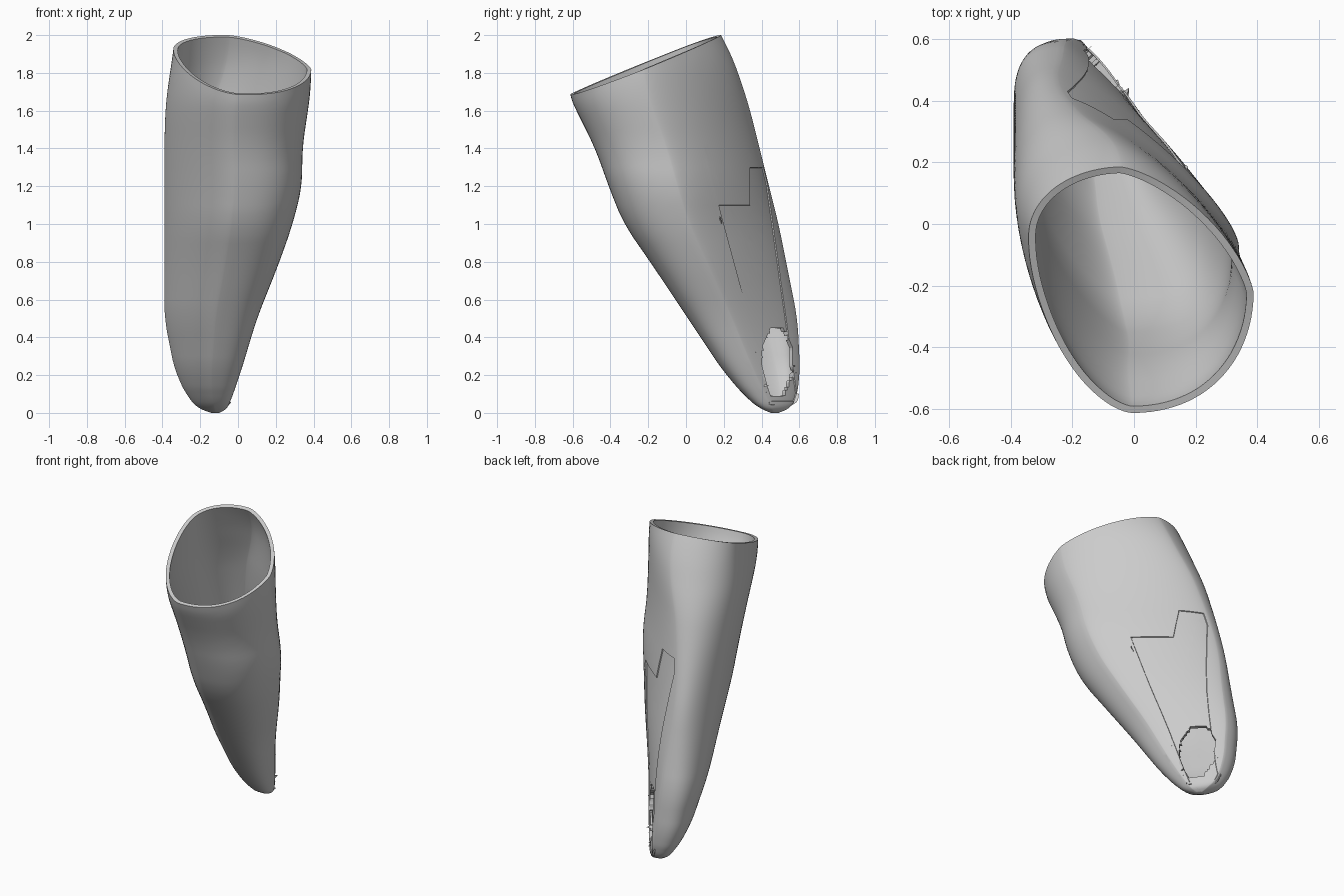
import bpy
import bmesh
import math

old_cube = bpy.data.objects.get("Cube")
if old_cube:
    bpy.data.objects.remove(old_cube, do_unlink=True)

SIDES = 96
RINGS = 80
WALL = 0.023

# Height, left x, right x, front y, back y, position of the back ridge across the width
STATIONS = [
    (0.00, -0.14, -0.10, 0.45, 0.49, 0.5),
    (0.02, -0.20, -0.06, 0.40, 0.54, 0.5),
    (0.06, -0.25, -0.04, 0.34, 0.58, 0.45),
    (0.20, -0.33, 0.01, 0.21, 0.605, 0.4),
    (0.50, -0.39, 0.10, 0.01, 0.59, 0.33),
    (0.80, -0.39, 0.22, -0.19, 0.53, 0.25),
    (1.00, -0.39, 0.29, -0.33, 0.49, 0.2),
    (1.20, -0.39, 0.34, -0.41, 0.44, 0.2),
    (1.40, -0.39, 0.34, -0.48, 0.39, 0.25),
    (1.60, -0.385, 0.37, -0.58, 0.34, 0.3),
    (1.70, -0.375, 0.385, -0.63, 0.31, 0.35),
    (1.90, -0.345, 0.39, -0.62, 0.24, 0.4),
    (2.10, -0.32, 0.38, -0.60, 0.13, 0.4),
]


def mix(a, b, t):
    return a + (b - a) * t


def station(z):
    """Linear blend of the two stations around a height."""
    z = min(max(z, STATIONS[0][0]), STATIONS[-1][0])
    for low, high in zip(STATIONS, STATIONS[1:]):
        if z <= high[0]:
            t = (z - low[0]) / (high[0] - low[0])
            return [mix(a, b, t) for a, b in zip(low[1:], high[1:])]


def smooth_station(z):
    """Average neighbouring heights so the profile has no kinks."""
    reach = min(0.08, z * 0.5)
    samples = [station(z + reach * k / 2) for k in range(-2, 3)]
    return [sum(column) / len(samples) for column in zip(*samples)]


def wall_point(angle, z):
    """Point on the section, built from four quarter arcs of varying fullness."""
    left, right, front, back, ridge = smooth_station(z)
    c, s = math.cos(angle), math.sin(angle)
    # The section flattens along one diagonal towards the tip
    skew = min(max((1.9 - z) / 1.5, 0), 1)
    pivot_x = mix(left, right, ridge if s >= 0 else mix(0.48, 0.56, skew))
    pivot_y = mix(front, back, mix(0.45, 0.4, skew) if c >= 0 else 0.7)
    if s >= 0:
        fullness = 1.4 - 0.25 * skew if c >= 0 else 2 + 0.7 * skew
    else:
        fullness = 2 + skew if c >= 0 else 1.74 - 0.32 * skew ** 0.5
    x = mix(pivot_x, right if c >= 0 else left, abs(c) ** (2 / fullness))
    y = mix(pivot_y, back if s >= 0 else front, abs(s) ** (2 / fullness))
    return x, y


def rim_height(angle):
    """Height where the wall meets the slanted rim plane."""
    z = 1.85
    for _ in range(12):
        x, y = wall_point(angle, z)
        z = 1.925 + 0.39 * y - 0.05 * x
    return z


# Tapered outer wall with a slanted open rim
bm = bmesh.new()
angles = [math.tau * j / SIDES for j in range(SIDES)]
tops = [rim_height(a) for a in angles]
rings = []
for i in range(RINGS + 1):
    u = (i / RINGS) ** 1.4
    ring = []
    for angle, top in zip(angles, tops):
        z = top * u
        x, y = wall_point(angle, z)
        ring.append(bm.verts.new((x, y, z)))
    rings.append(ring)
for low, high in zip(rings, rings[1:]):
    for j in range(SIDES):
        k = (j + 1) % SIDES
        bm.faces.new((low[j], low[k], high[k], high[j]))
bm.faces.new(list(reversed(rings[0])))
bm.normal_update()


def flat_side():
    """Faces of the flat diagonal side, below the rim."""
    return [f for f in bm.faces if f.normal.x > 0.3
            and f.calc_center_median().y > 0.1 and f.calc_center_median().z < 1.4]


def cut(point, normal):
    """Slice the flat side along a plane, so outlines stay straight."""
    faces = flat_side()
    edges = {e for f in faces for e in f.edges}
    verts = {v for f in faces for v in f.verts}
    bmesh.ops.bisect_plane(bm, geom=faces + list(edges) + list(verts), dist=0.001,
                           plane_co=point, plane_no=normal)
    bm.normal_update()


# Shallow recess on the flat side, with a taller tongue near the back
BOTTOM, SHOULDER, TONGUE, STEP = 0.06, 1.1, 1.3, 0.34
for height in (BOTTOM, SHOULDER, TONGUE):
    cut((0, 0, height), (0, 0, 1))
cut((0, STEP, 0), (0, 1, 0))
cut((0, 0.47, 0), (0, 1, 0.27))
cut((0, 0.6, 0), (0, 1, 0.14))


def in_recess(face):
    p = face.calc_center_median()
    top = TONGUE if p.y > STEP else SHOULDER
    return 0.47 - 0.27 * p.z < p.y < 0.6 - 0.14 * p.z and BOTTOM < p.z < top


# Eight-sided opening inside the recess near the tip
MID_Y, MID_Z, HALF_Y, HALF_Z = 0.485, 0.27, 0.08, 0.18
corners = [(math.cos(a), math.sin(a)) for a in (math.tau * k / 8 for k in range(8))]
for c, s in corners:
    cut((0, MID_Y + HALF_Y * c, MID_Z + HALF_Z * s), (0, c / HALF_Y, s / HALF_Z))


def in_opening(face):
    p = face.calc_center_median()
    y, z = (p.y - MID_Y) / HALF_Y, (p.z - MID_Z) / HALF_Z
    return all(c * y + s * z < 1 for c, s in corners)


recess = [f for f in flat_side() if in_recess(f)]
bmesh.ops.inset_region(bm, faces=recess, thickness=0.002, depth=-0.006)
bm.normal_update()
opening = [f for f in flat_side() if in_opening(f)]
bmesh.ops.delete(bm, geom=opening, context="FACES")

mesh = bpy.data.meshes.new("tapered_shell")
bm.to_mesh(mesh)
bm.free()
shell = bpy.data.objects.new("tapered_shell", mesh)
bpy.context.collection.objects.link(shell)

# Plain grey material
grey = bpy.data.materials.new("plain_grey")
grey.use_nodes = True
color = (0.6, 0.6, 0.6, 1)
grey.diffuse_color = color
for node in grey.node_tree.nodes:
    if node.type == "BSDF_PRINCIPLED":
        node.inputs["Base Color"].default_value = color
mesh.materials.append(grey)

# Hollow inside with a thin wall
for other in bpy.context.selected_objects:
    other.select_set(False)
bpy.context.view_layer.objects.active = shell
shell.select_set(True)
solid = shell.modifiers.new("wall", "SOLIDIFY")
solid.thickness = WALL
solid.offset = -1
bpy.ops.object.modifier_apply(modifier=solid.name)
bpy.ops.object.shade_smooth_by_angle(angle=math.radians(40))
